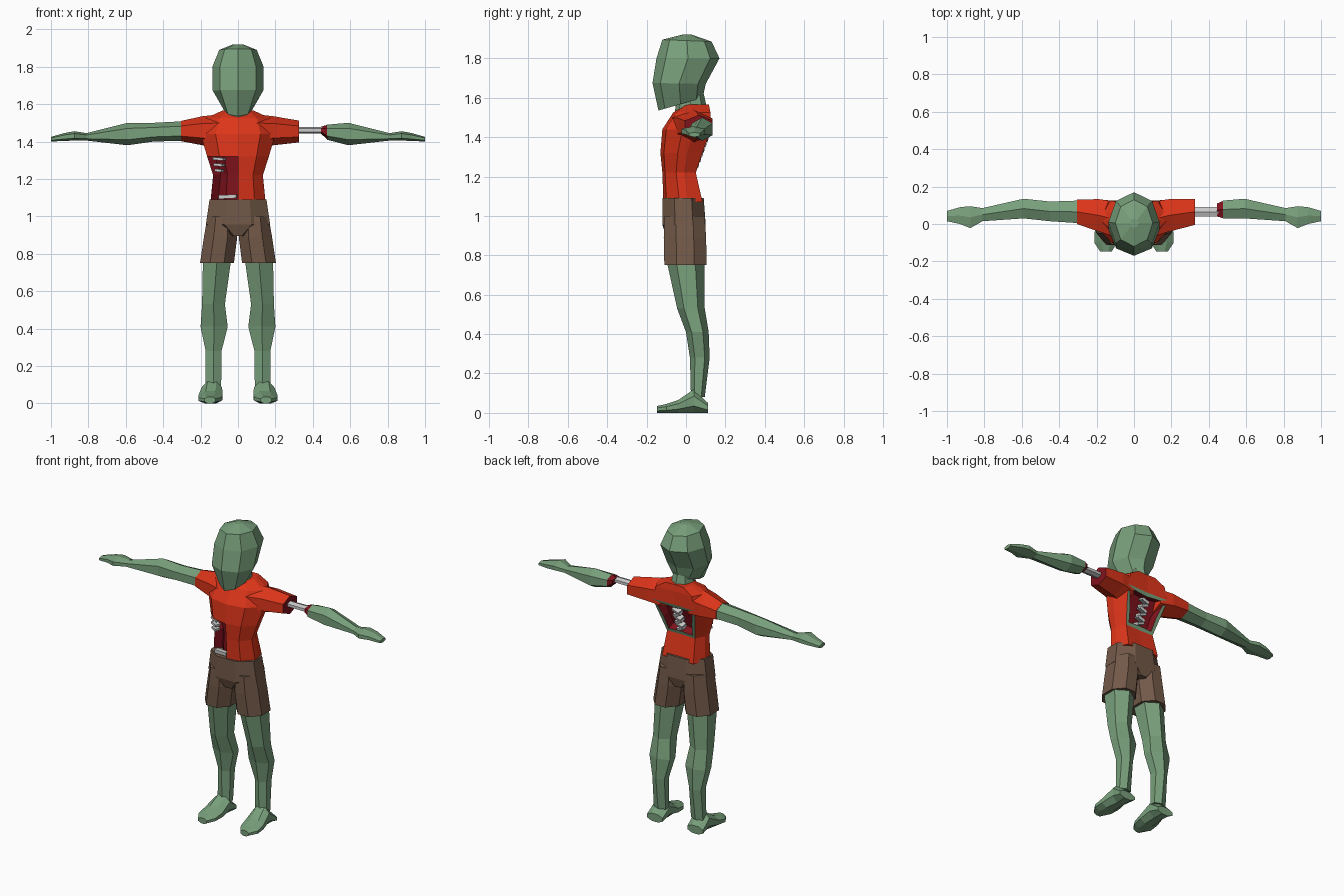
import bpy, bmesh, math
from mathutils import Vector, Matrix

if "Cube" in bpy.data.objects:
    bpy.data.objects.remove(bpy.data.objects["Cube"])


def mat(name, rgb):
    m = bpy.data.materials.new(name)
    m.diffuse_color = (*rgb, 1)
    m.use_nodes = True
    m.node_tree.nodes["Principled BSDF"].inputs["Base Color"].default_value = m.diffuse_color
    return m


SKIN = mat("skin", (0.19, 0.35, 0.20))
SHIRT = mat("shirt", (0.72, 0.035, 0.01))
CLOTH = mat("cloth", (0.17, 0.10, 0.065))
FLESH = mat("flesh", (0.22, 0.006, 0.012))


def ring(axis, t, a, b, n=6, phase=90):
    """n-gon filling the box a x b, across the axis; t may be (at b0, at b1)."""
    t0, t1 = t if isinstance(t, tuple) else (t, t)
    angs = [math.radians(phase) + 2 * math.pi * i / n for i in range(n)]
    mc = max(abs(math.cos(k)) for k in angs)
    ms = max(abs(math.sin(k)) for k in angs)
    out = []
    for k in angs:
        u, v = math.cos(k) / mc * 0.5 + 0.5, math.sin(k) / ms * 0.5 + 0.5
        p, q, r = a[0] + (a[1] - a[0]) * u, b[0] + (b[1] - b[0]) * v, t0 + (t1 - t0) * v
        out.append(Vector({'x': (r, p, q), 'y': (p, r, q), 'z': (p, q, r)}[axis]))
    return out


def loft(rings):
    bm = bmesh.new()
    vs = [[bm.verts.new(p) for p in r] for r in rings]
    n = len(vs[0])
    grid = [[bm.faces.new((lo[i], lo[(i + 1) % n], hi[(i + 1) % n], hi[i]))
             for i in range(n)] for lo, hi in zip(vs, vs[1:])]
    caps = [bm.faces.new(vs[0]), bm.faces.new(vs[-1])]
    bmesh.ops.recalc_face_normals(bm, faces=bm.faces)
    return bm, grid, caps


def finish(name, bm, *mats):
    me = bpy.data.meshes.new(name)
    bm.to_mesh(me)
    bm.free()
    for m in mats:
        me.materials.append(m)
    ob = bpy.data.objects.new(name, me)
    bpy.context.collection.objects.link(ob)
    return ob


def part(name, rings, m, mirror=False, end_flesh=None):
    """Lofted part; mirror flips it to -x, end_flesh picks the cap shown raw."""
    if mirror:
        rings = [[Vector((-p.x, p.y, p.z)) for p in r] for r in rings]
    bm, grid, caps = loft(rings)
    if end_flesh is not None:
        caps[end_flesh].material_index = 1
    return finish(name, bm, m, FLESH)


def box(name, loc, size, rot=(0, 0, 0)):
    bm = bmesh.new()
    bmesh.ops.create_cube(bm, size=1)
    for v in bm.verts:
        v.co = Vector(v.co[i] * size[i] for i in range(3))
    ob = finish(name, bm)
    ob.location, ob.rotation_euler = loc, rot


# Head: tilted octagonal rings with a low crown
part("head", [
    ring('z', (1.535, 1.60), (-.075, .075), (-.14, .085), 8),
    ring('z', (1.675, 1.67), (-.135, .135), (-.17, .10), 8),
    ring('z', 1.80, (-.137, .137), (-.15, .17), 8),
    ring('z', (1.895, 1.885), (-.1, .1), (-.12, .13), 8),
    ring('z', 1.92, (-.025, .025), (-.02, .03), 8)], SKIN)
part("neck", [ring('z', (1.50, 1.53), (-.075, .075), (-.06, .11), 8),
              ring('z', (1.58, 1.62), (-.06, .06), (-.05, .09), 8)], SKIN)

# Torso: shirt with a front wound and a back wound
HALF = [(0, 0), (.6, .08), (1, .4), (.97, .62), (.75, .97), (0, .95)]
SHAPE = HALF + [(-u, v) for u, v in HALF[4:0:-1]]
rows = [(1.07, -.115, .09, .148), (1.22, -.12, .055, .133), (1.32, -.13, .09, .165),
        (1.44, -.12, .135, .20), (1.525, -.065, .13, .17), (1.565, -.01, .12, .085)]
bm, grid, caps = loft([[Vector((u * w, f + (b - f) * v, z)) for u, v in SHAPE]
                       for z, f, b, w in rows])
front = [grid[r][c] for r in (0, 1) for c in (8, 9)]
back = [grid[r][c] for r in (1, 2) for c in (4, 5)]
rim = bmesh.ops.inset_region(bm, faces=back, thickness=.025)['faces']
for f in rim:
    f.material_index = 1
for hole in (front, back):
    walls = bmesh.ops.inset_region(bm, faces=hole, thickness=.006, depth=-.05)['faces']
    for f in walls + hole:
        f.material_index = 2
finish("torso", bm, SHIRT, SKIN, FLESH)

# Sleeves
root = ring('x', .10, (-.07, .12), (1.36, 1.545))
mid = ring('x', .19, (-.04, .133), (1.38, 1.535))
part("whole_sleeve", [root, mid, ring('x', .305, (0, .13), (1.402, 1.51))], SHIRT, True)
part("torn_sleeve", [root, mid, ring('x', .325, (-.005, .135), (1.395, 1.512))],
     SHIRT, False, 1)

# Arms: elbow to fingertips shared by both sides
fore = [ring('x', .59, (.03, .135), (1.38, 1.50)),
        ring('x', .81, (.015, .085), (1.405, 1.445)),
        ring('x', .875, (-.022, .095), (1.405, 1.455)),
        ring('x', .93, (0, .09), (1.403, 1.445)),
        ring('x', 1.0, (.015, .07), (1.40, 1.425))]
part("whole_arm", [ring('x', .30, (.005, .125), (1.404, 1.508)),
                   ring('x', .45, (.015, .12), (1.40, 1.50))] + fore, SKIN, True)
part("severed_arm", [ring('x', .475, (.03, .125), (1.41, 1.49))] + fore, SKIN)
part("arm_stump", [ring('x', .445, (.04, .11), (1.44, 1.48)),
                   ring('x', .48, (.03, .125), (1.41, 1.49))], FLESH)
bm, _, _ = loft([ring('x', t, (.04, .09), (1.443, 1.478)) for t in (.31, .47)])
finish("arm_bone", bm)

# Spine and ribs
for i in range(6):
    z = 1.265 + i * .026
    box("vertebra", (0, .045 + .36 * (z - 1.265), z), (.05, .04, .016),
        (-.3, .35 * (-1) ** i, 0))
for z, w in ((1.307, .06), (1.275, .05), (1.245, .04)):
    box("rib", (-.10, -.082, z), (w, .035, .014), (0, .08, -.45))
box("hip_bone", (-.055, -.085, 1.105), (.095, .03, .02), (0, -.05, -.15))

# Shorts
part("shorts_waist", [
    ring('z', 1.09, (-.152, .152), (-.12, .09), 8, 22.5),
    ring('z', .955, (-.172, .172), (-.12, .10), 8, 22.5),
    ring('z', .895, (-.05, .05), (-.10, .085), 8, 22.5)], CLOTH)

for side, flip in (("left", False), ("right", True)):
    part(side + "_shorts_leg", [
        ring('z', 1.0, (.01, .163), (-.11, .095), 8, 22.5),
        ring('z', .89, (.004, .182), (-.113, .102), 8, 22.5),
        ring('z', .75, (.022, .203), (-.11, .105), 8, 22.5)], CLOTH, flip)
    # Bare leg with bent knee and slim ankle
    part(side + "_leg", [
        ring('z', .78, (.035, .187), (-.10, .095)),
        ring('z', .53, (.07, .192), (-.045, .095)),
        ring('z', .41, (.055, .20), (0, .115)),
        ring('z', .28, (.088, .173), (.02, .12)),
        ring('z', .08, (.09, .175), (.025, .095))], SKIN, flip)
    # Foot, turned slightly outwards
    part(side + "_foot", [
        ring('y', .112, (.088, .20), (0, .05), 8, 22.5),
        ring('y', .04, (.085, .195), (0, .12), 8, 22.5),
        ring('y', -.04, (.082, .21), (0, .065), 8, 22.5),
        ring('y', -.10, (.09, .212), (0, .045), 8, 22.5),
        ring('y', -.148, (.12, .18), (0, .035), 8, 22.5)], SKIN, flip)
